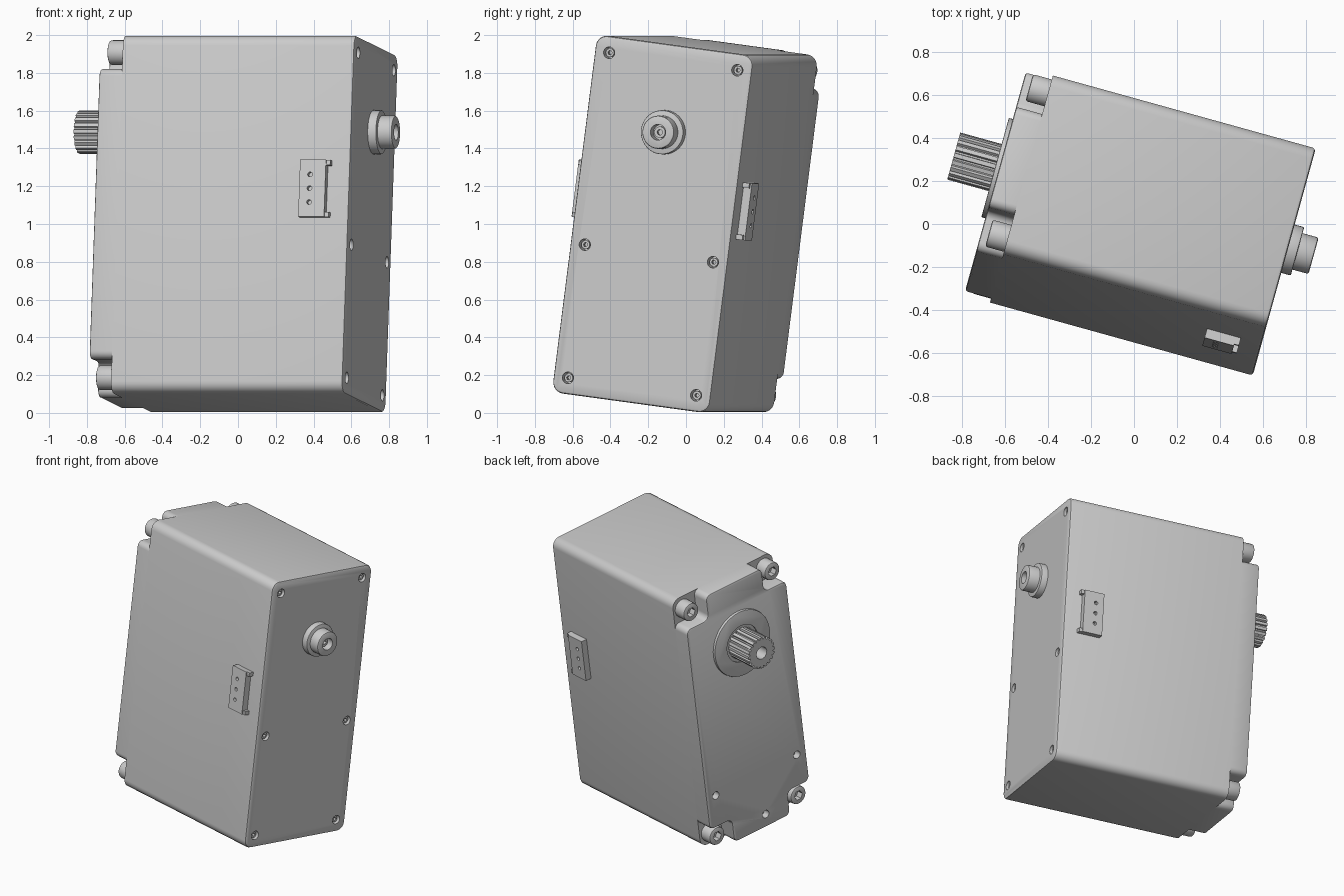
import bpy, bmesh
from math import sin, cos, pi, radians
from mathutils import Matrix, Vector

if "Cube" in bpy.data.objects:
    bpy.data.objects.remove(bpy.data.objects["Cube"], do_unlink=True)

grey = bpy.data.materials.new("light_grey")
grey.use_nodes = True
grey.diffuse_color = (0.6, 0.6, 0.6, 1)
grey.node_tree.nodes["Principled BSDF"].inputs["Base Color"].default_value = grey.diffuse_color

# Pose of the whole motor: local x = shaft axis, y = width, z = length
POSE = (Matrix.Translation((0.005, 0.016, 1.0)) @ Matrix.Rotation(radians(-15.5), 4, 'Z')
        @ Matrix.Rotation(radians(-7.5), 4, 'X'))
HV, HW = 0.436, 0.955            # half width, half length
BACK, STEP, FACE = 0.722, -0.55, -0.676
HOLE_V, HOLE_W, AXIS_W = 0.355, 0.868, 0.49


def add(name, bm):
    bmesh.ops.recalc_face_normals(bm, faces=bm.faces)
    mesh = bpy.data.meshes.new(name)
    bm.to_mesh(mesh)
    bm.free()
    obj = bpy.data.objects.new(name, mesh)
    bpy.context.collection.objects.link(obj)
    obj.matrix_world = POSE
    mesh.materials.append(grey)
    finish(mesh)
    return obj


def finish(mesh):
    mesh.polygons.foreach_set("use_smooth", [True] * len(mesh.polygons))
    mesh.set_sharp_from_angle(angle=radians(32))


def rounded(points, radius, steps=6):
    """Round every corner of a right-angled outline, convex or concave."""
    out = []
    for i, p in enumerate(points):
        p = Vector(p)
        a = (Vector(points[i - 1]) - p).normalized() * radius
        b = (Vector(points[(i + 1) % len(points)]) - p).normalized() * radius
        for k in range(steps + 1):
            t = k / steps * pi / 2
            out.append(p + a * (1 - sin(t)) + b * (1 - cos(t)))
    return out


def circle(r, v=0, w=0, n=32):
    return [(v + r * cos(2 * pi * k / n), w + r * sin(2 * pi * k / n)) for k in range(n)]


def prism(bm, outline, u0, u1, bevel=0):
    """Extrude an outline along the shaft axis; bevel the rim at u1."""
    base = bm.faces.new([bm.verts.new((u0, v, w)) for v, w in outline])
    ext = bmesh.ops.extrude_face_region(bm, geom=[base], use_keep_orig=True)["geom"]
    verts = [g for g in ext if isinstance(g, bmesh.types.BMVert)]
    bmesh.ops.translate(bm, verts=verts, vec=(u1 - u0, 0, 0))
    if bevel:
        rim = [g for g in ext if isinstance(g, bmesh.types.BMEdge)]
        bmesh.ops.bevel(bm, geom=rim, offset=bevel, segments=2, profile=0.5, affect='EDGES')


def part(name, outline, u0, u1, bevel=0):
    bm = bmesh.new()
    prism(bm, outline, u0, u1, bevel)
    return add(name, bm)


def cut(obj, holes):
    """Cut (outline, u0, u1) pockets and bake the result."""
    bm = bmesh.new()
    for hole in holes:
        prism(bm, *hole)
    cutter = add("cutter", bm)
    cutter.hide_render = True
    mod = obj.modifiers.new("pockets", 'BOOLEAN')
    mod.object, mod.operation, mod.solver = cutter, 'DIFFERENCE', 'EXACT'
    bpy.context.view_layer.update()
    baked = bpy.data.meshes.new_from_object(
        obj.evaluated_get(bpy.context.evaluated_depsgraph_get()))
    obj.modifiers.clear()
    obj.data = baked
    finish(baked)
    bpy.data.objects.remove(cutter, do_unlink=True)


def box(bm, lo, hi):
    lo, hi = Vector(lo), Vector(hi)
    m = Matrix.Translation((lo + hi) / 2) @ Matrix.Diagonal((*(hi - lo), 1))
    bmesh.ops.create_cube(bm, size=1, matrix=m)


# Main case with six screw holes in the back
case = part("case", rounded([(-HV, -HW), (HV, -HW), (HV, HW), (-HV, HW)], 0.06), STEP, BACK, 0.015)
screw_spots = [(s * HOLE_V, w) for s in (-1, 1) for w in (HOLE_W, -0.157, -HOLE_W)]
cut(case, [(circle(0.031, v, w, 20), BACK - 0.06, BACK + 0.02) for v, w in screw_spots])
for i, (v, w) in enumerate(screw_spots):
    screw = part(f"back_screw_{i}", circle(0.023, v, w, 16), BACK - 0.065, BACK - 0.015)
    cut(screw, [(circle(0.012, v, w, 6), BACK - 0.045, BACK)])

# Front cover: case outline with the four corners notched out
TV, TW = 0.245, 0.775
cover_outline = [(-TV, -HW), (TV, -HW), (TV, -TW), (HV, -TW), (HV, TW), (TV, TW),
                 (TV, HW), (-TV, HW), (-TV, TW), (-HV, TW), (-HV, -TW), (-TV, -TW)]
cover = part("front_cover", rounded(cover_outline, 0.04), STEP, FACE, 0.012)
cut(cover, [(circle(0.028, v, w, 20), FACE + 0.05, FACE - 0.02)
            for v, w in ((-HOLE_V, -0.54), (HOLE_V, -0.54), (-0.04, -0.86))])

# Socket head screws standing in the notches
for sv in (-1, 1):
    for sw in (-1, 1):
        v, w = sv * HOLE_V, sw * HOLE_W
        head = part(f"cover_screw_{sv}_{sw}", circle(0.065, v, w), STEP + 0.02, -0.641, 0.01)
        cut(head, [(circle(0.034, v, w, 6), -0.595, -0.66)])

# Output shaft: collar and toothed spline with a bore
collar = part("shaft_collar", circle(0.24, 0, AXIS_W, 48), FACE + 0.02, -0.695, 0.005)
cut(collar, [(circle(0.135, 0, AXIS_W), -0.685, -0.71)])
TEETH = 20
teeth = []
for k in range(TEETH):
    for f, r in ((0, 0.114), (0.55, 0.114), (0.65, 0.1), (0.9, 0.1)):
        a = 2 * pi * (k + f) / TEETH
        teeth.append((r * cos(a), AXIS_W + r * sin(a)))
spline = part("output_spline", teeth, FACE + 0.02, -0.895)
cut(spline, [(circle(0.045, 0, AXIS_W, 12), -0.80, -0.92)])

# Idler boss on the back
part("idler_flange", circle(0.117, 0, AXIS_W, 40), BACK - 0.02, 0.768, 0.006)
idler = part("idler_pin", circle(0.088, 0, AXIS_W, 40), BACK, 0.846, 0.01)
cut(idler, [(circle(0.042, 0, AXIS_W, 24), 0.78, 0.87)])
idler_screw = part("idler_screw", circle(0.03, 0, AXIS_W, 20), 0.77, 0.81)
cut(idler_screw, [(circle(0.016, 0, AXIS_W, 6), 0.785, 0.82)])

# Three pin sockets on both sides
CW = 0.128
for side, name in ((-1, "front"), (1, "rear")):
    def block(u0, u1, w0, w1, height):
        a, b = sorted((side * (HV - 0.02), side * (HV + height)))
        bm = bmesh.new()
        box(bm, (u0, a, w0), (u1, b, w1))
        return bm
    socket = add(f"{name}_socket", block(0.458, 0.60, CW - 0.152, CW + 0.152, 0.044))
    for end in (-1, 1):
        w0, w1 = sorted((CW + end * 0.125, CW + end * 0.152))
        add(f"{name}_socket_clip_{end}", block(0.595, 0.622, w0, w1, 0.036))
    # Pin holes as bores facing sideways
    bm = bmesh.new()
    for k in (-1, 0, 1):
        m = Matrix.Translation((0.515, side * (HV + 0.04), CW + k * 0.074)) @ Matrix.Rotation(pi / 2, 4, 'X')
        bmesh.ops.create_cone(bm, cap_ends=True, segments=16, radius1=0.013, radius2=0.013,
                              depth=0.05, matrix=m)
    pins = add("pin_cutter", bm)
    pins.hide_render = True
    mod = socket.modifiers.new("pins", 'BOOLEAN')
    mod.object, mod.operation, mod.solver = pins, 'DIFFERENCE', 'EXACT'
    bpy.context.view_layer.update()
    socket.data = bpy.data.meshes.new_from_object(
        socket.evaluated_get(bpy.context.evaluated_depsgraph_get()))
    socket.modifiers.clear()
    finish(socket.data)
    bpy.data.objects.remove(pins, do_unlink=True)
